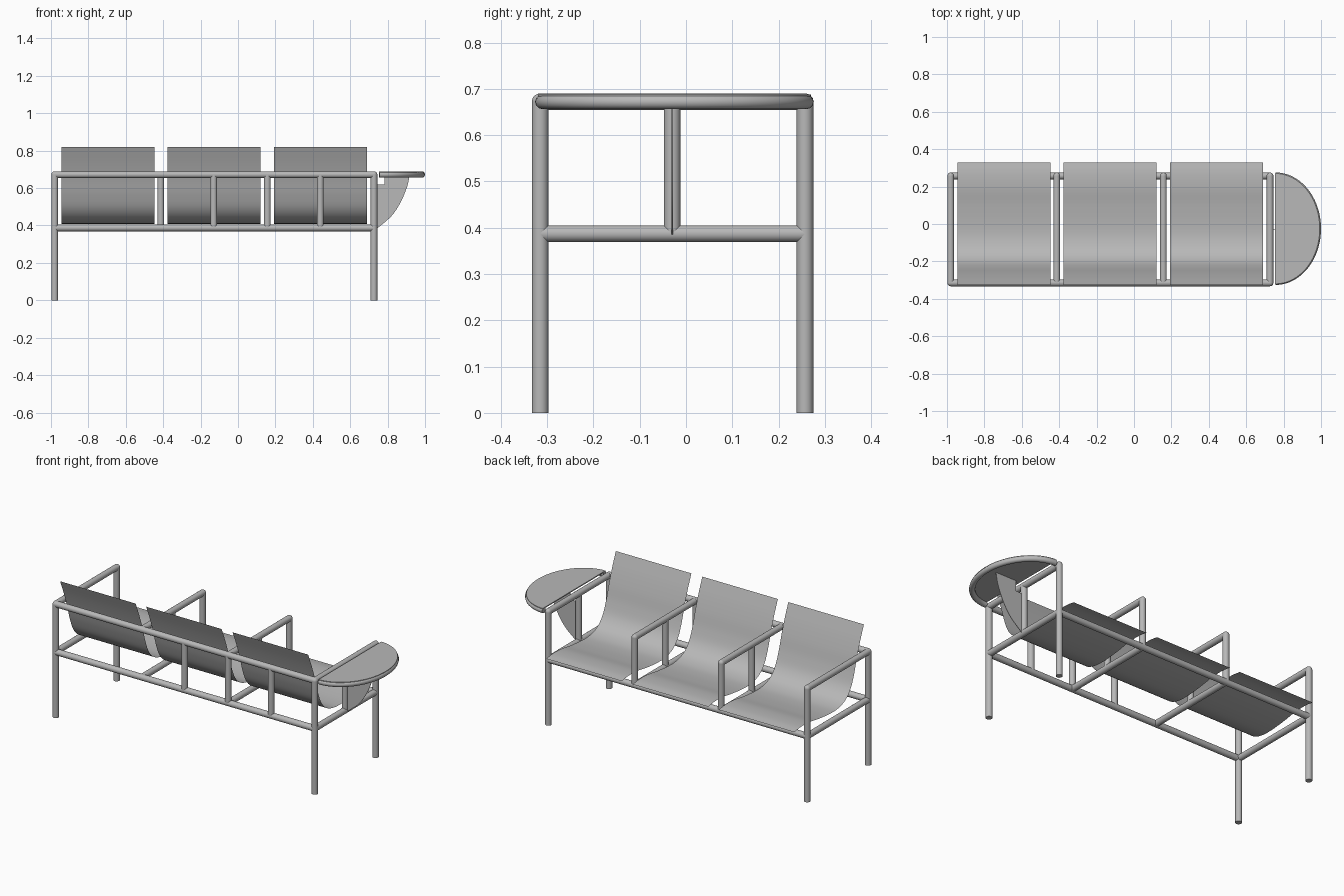
import bpy, bmesh, math
from mathutils import Vector

if "Cube" in bpy.data.objects:
    bpy.data.objects.remove(bpy.data.objects["Cube"], do_unlink=True)


def make_material(name, colour):
    mat = bpy.data.materials.new(name)
    mat.use_nodes = True
    mat.diffuse_color = colour
    mat.node_tree.nodes["Principled BSDF"].inputs["Base Color"].default_value = colour
    return mat


GREY = make_material("plain grey", (0.48, 0.48, 0.48, 1))

R = 0.018                      # tube radius
BACK, FRONT, MID = -0.315, 0.257, -0.03
LOW, TOP = 0.387, 0.672
ENDS = (-0.98, 0.727)
INNER = (-0.413, 0.157)


def finish(name, bm):
    mesh = bpy.data.meshes.new(name)
    bm.to_mesh(mesh)
    bm.free()
    mesh.materials.append(GREY)
    obj = bpy.data.objects.new(name, mesh)
    bpy.context.collection.objects.link(obj)
    bpy.ops.object.select_all(action="DESELECT")
    obj.select_set(True)
    bpy.context.view_layer.objects.active = obj
    bpy.ops.object.shade_smooth_by_angle(angle=math.radians(40))
    return obj


def tube(name, a, b):
    a, b = Vector(a), Vector(b)
    bm = bmesh.new()
    bmesh.ops.create_cone(bm, cap_ends=True, segments=24, radius1=R, radius2=R,
                          depth=(b - a).length)
    turn = (b - a).to_track_quat("Z", "Y").to_matrix().to_4x4()
    turn.translation = (a + b) / 2
    bm.transform(turn)
    return finish(name, bm)


def joint(name, at):
    bm = bmesh.new()
    bmesh.ops.create_uvsphere(bm, u_segments=24, v_segments=12, radius=R)
    bmesh.ops.translate(bm, verts=bm.verts, vec=at)
    finish(name, bm)


def smooth_path(points, steps=6):
    """Catmull-Rom points through a short profile."""
    p = [Vector(q) for q in points]
    p = [2 * p[0] - p[1]] + p + [2 * p[-1] - p[-2]]
    out = []
    for a, b, c, d in zip(p, p[1:], p[2:], p[3:]):
        for i in range(steps):
            t = i / steps
            out.append(0.5 * (2 * b + (c - a) * t + (2 * a - 5 * b + 4 * c - d) * t * t
                              + (3 * b - a - 3 * c + d) * t ** 3))
    return out + [p[-2]]


# Long rails
tube("back_top_rail", (ENDS[0], BACK, TOP), (ENDS[1], BACK, TOP))
for name, y in (("back_low_rail", BACK), ("front_low_rail", FRONT)):
    tube(name, (ENDS[0], y, LOW), (ENDS[1], y, LOW))

# Legs with rounded top corners
for x in ENDS:
    for y in (BACK, FRONT):
        tube("leg", (x, y, 0), (x, y, TOP))
        joint("corner_joint", (x, y, TOP))

# Armrests and the cross bars under them
for x in ENDS + INNER:
    tube("armrest", (x, BACK, TOP), (x, FRONT, TOP))
    tube("cross_bar", (x, BACK, LOW), (x, FRONT, LOW))

# Inner armrest posts
for x in INNER:
    tube("front_arm_post", (x, FRONT, LOW), (x, FRONT, TOP))
    joint("arm_joint", (x, FRONT, TOP))
for x in INNER + ENDS[1:]:
    tube("middle_arm_post", (x, MID, LOW), (x, MID, TOP))

# Uprights between the back rails
for x in (-0.13, INNER[1], 0.44):
    tube("back_upright", (x, BACK, LOW), (x, BACK, TOP))

# Curved sheet seats, profile in y and z
profile = smooth_path([(0.33, 0.428), (0.27, 0.436), (0.19, 0.434), (0.1, 0.42),
                       (0, 0.41), (-0.08, 0.412), (-0.15, 0.435), (-0.2, 0.485),
                       (-0.233, 0.56), (-0.26, 0.65), (-0.29, 0.735), (-0.325, 0.82)])
for left in (-0.945, -0.378, 0.192):
    bm = bmesh.new()
    rows = [[bm.verts.new((x, *p)) for x in (left, left + 0.498)] for p in profile]
    for (a, b), (c, d) in zip(rows, rows[1:]):
        bm.faces.new((a, c, d, b))
    bmesh.ops.recalc_face_normals(bm, faces=bm.faces)
    if sum(f.normal.z for f in bm.faces) < 0:
        bmesh.ops.reverse_faces(bm, faces=bm.faces)
    finish("seat", bm)


def half_oval(rx, ry, z, count=40):
    angles = [math.pi * (i / count - 0.5) for i in range(count + 1)]
    return [(0.755 + rx * math.cos(a), -0.025 + ry * math.sin(a), z) for a in angles]


def plate(name, outline, offset):
    bm = bmesh.new()
    face = bm.faces.new([bm.verts.new(p) for p in outline])
    ext = bmesh.ops.extrude_face_region(bm, geom=[face])
    verts = [g for g in ext["geom"] if isinstance(g, bmesh.types.BMVert)]
    bmesh.ops.translate(bm, verts=verts, vec=offset)
    bmesh.ops.recalc_face_normals(bm, faces=bm.faces)
    finish(name, bm)


# Side table top
plate("table_top", half_oval(0.238, 0.295, 0.682), (0, 0, 0.006))

# Rounded rim under the curved edge
curve = bpy.data.curves.new("table_rim", "CURVE")
curve.dimensions = "3D"
curve.bevel_depth = 0.016
curve.bevel_resolution = 4
curve.use_fill_caps = True
path = half_oval(0.229, 0.285, 0.672)
spline = curve.splines.new("POLY")
spline.points.add(len(path) - 1)
for point, co in zip(spline.points, path):
    point.co = (*co, 1)
curve.materials.append(GREY)
rim = bpy.data.objects.new("table_rim", curve)
bpy.context.collection.objects.link(rim)

# Thin bracket holding the table
edge = smooth_path([(0.92, 0.682), (0.905, 0.61), (0.87, 0.525), (0.82, 0.45), (0.745, 0.385)])
outline = [(0.74, 0.62), (0.783, 0.62), (0.783, 0.682)] + [tuple(p) for p in edge]
plate("table_bracket", [(x, MID - 0.0015, z) for x, z in outline], (0, 0.003, 0))
